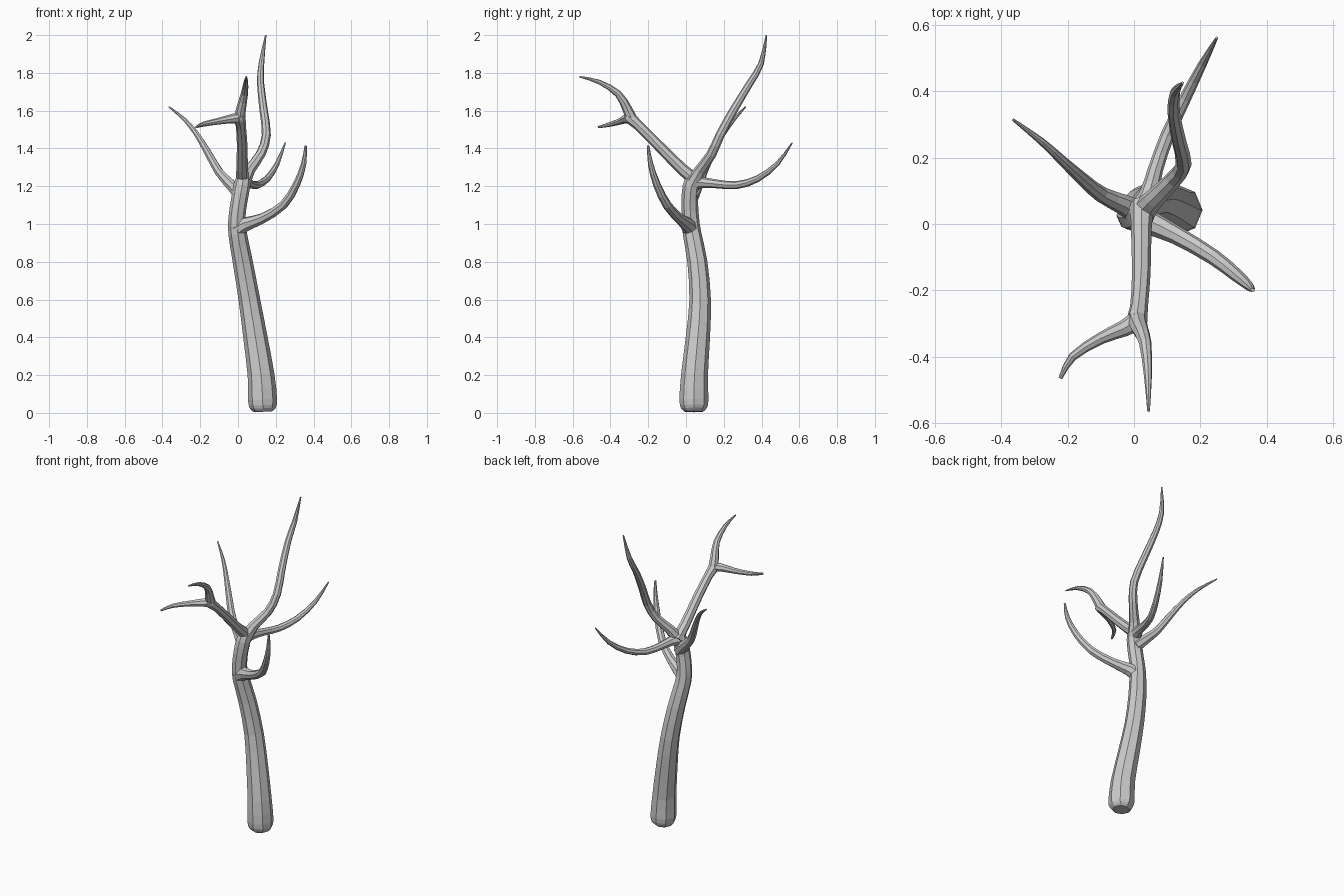
import bpy, bmesh, math
from mathutils import Vector

SIDES = 8
STEPS = 2  # rings per path segment


def spline(points):
    """Catmull-Rom samples through (x, y, z, radius) points."""
    p = [Vector(q) for q in points]
    p = [2 * p[0] - p[1]] + p + [2 * p[-1] - p[-2]]
    out = []
    for i in range(1, len(p) - 2):
        a, b, c, d = p[i - 1:i + 3]
        for s in range(STEPS):
            t = s / STEPS
            out.append(0.5 * (2 * b + (c - a) * t + (2 * a - 5 * b + 4 * c - d) * t ** 2
                              + (3 * b - a - 3 * c + d) * t ** 3))
    return out + [p[-2]]


def limb(name, points):
    """Tapered eight-sided tube swept along a smooth path."""
    pts = spline(points)
    pos = [q.to_3d() for q in pts]
    bm = bmesh.new()
    rings = []
    side = None
    for i, c in enumerate(pos):
        tan = (pos[min(i + 1, len(pos) - 1)] - pos[max(i - 1, 0)]).normalized()
        if side is None:
            side = Vector((1, 0, 0)) if abs(tan.x) < 0.8 else Vector((0, 1, 0))
        side = (side - tan * side.dot(tan)).normalized()
        up = tan.cross(side)
        r = max(pts[i][3], 0.004)
        ring = []
        for k in range(SIDES):
            a = 2 * math.pi * k / SIDES
            ring.append(bm.verts.new(c + r * (math.cos(a) * side + math.sin(a) * up)))
        rings.append(ring)
    for lo, hi in zip(rings, rings[1:]):
        for k in range(SIDES):
            n = (k + 1) % SIDES
            bm.faces.new((lo[k], lo[n], hi[n], hi[k]))
    bm.faces.new(rings[0][::-1])
    bm.faces.new(rings[-1])
    me = bpy.data.meshes.new(name)
    bm.to_mesh(me)
    bm.free()
    ob = bpy.data.objects.new(name, me)
    bpy.context.collection.objects.link(ob)
    return ob


# Leaning trunk with rounded foot
limb("trunk", [(.133, .042, .006, .048), (.132, .042, .025, .068), (.13, .042, .07, .077),
               (.122, .045, .2, .071), (.092, .063, .4, .064), (.06, .075, .6, .057),
               (.025, .06, .8, .053), (-.002, .032, .95, .049), (-.006, .024, 1.03, .045),
               (.006, .02, 1.12, .044), (.02, .026, 1.2, .044), (.028, .038, 1.245, .036),
               (.03, .04, 1.265, .018)])

# Low branch to the right
limb("low_right_branch", [(-.005, .025, .97, .045), (.045, .005, 1.0, .038),
                          (.13, -.035, 1.03, .028), (.24, -.1, 1.1, .024),
                          (.31, -.155, 1.21, .02), (.348, -.188, 1.32, .014),
                          (.358, -.2, 1.415, .006)])

# Left branch
limb("left_branch", [(.02, .03, 1.15, .04), (-.035, .06, 1.205, .031),
                     (-.1, .09, 1.275, .024), (-.155, .135, 1.37, .02),
                     (-.215, .19, 1.47, .015), (-.28, .25, 1.55, .011),
                     (-.365, .315, 1.62, .004)])

# Rear sweeping branch
limb("rear_branch", [(.02, .03, 1.22, .042), (.045, .09, 1.22, .029),
                     (.065, .165, 1.212, .023), (.102, .27, 1.206, .021),
                     (.155, .38, 1.24, .018), (.208, .485, 1.32, .013),
                     (.25, .562, 1.43, .004)])

# Tall rear branch
limb("tall_branch", [(.025, .035, 1.21, .042), (.06, .075, 1.285, .031),
                     (.12, .135, 1.37, .026), (.15, .18, 1.47, .024),
                     (.136, .25, 1.6, .022), (.12, .335, 1.74, .019),
                     (.124, .398, 1.85, .015), (.147, .426, 2.0, .004)])

# Front branch and its two twigs
limb("front_branch", [(.025, .06, 1.225, .036), (.022, -.02, 1.29, .031),
                      (.022, -.15, 1.42, .028), (.015, -.25, 1.52, .027),
                      (.008, -.295, 1.56, .032), (.008, -.315, 1.578, .02)])
limb("front_upper_twig", [(.008, -.285, 1.55, .03), (.016, -.312, 1.61, .026),
                          (.034, -.36, 1.69, .019), (.042, -.46, 1.752, .012),
                          (.044, -.565, 1.78, .004)])
limb("front_left_twig", [(.012, -.29, 1.56, .031), (-.03, -.315, 1.558, .025),
                         (-.1, -.345, 1.545, .018), (-.185, -.4, 1.528, .013),
                         (-.222, -.465, 1.513, .006)])
